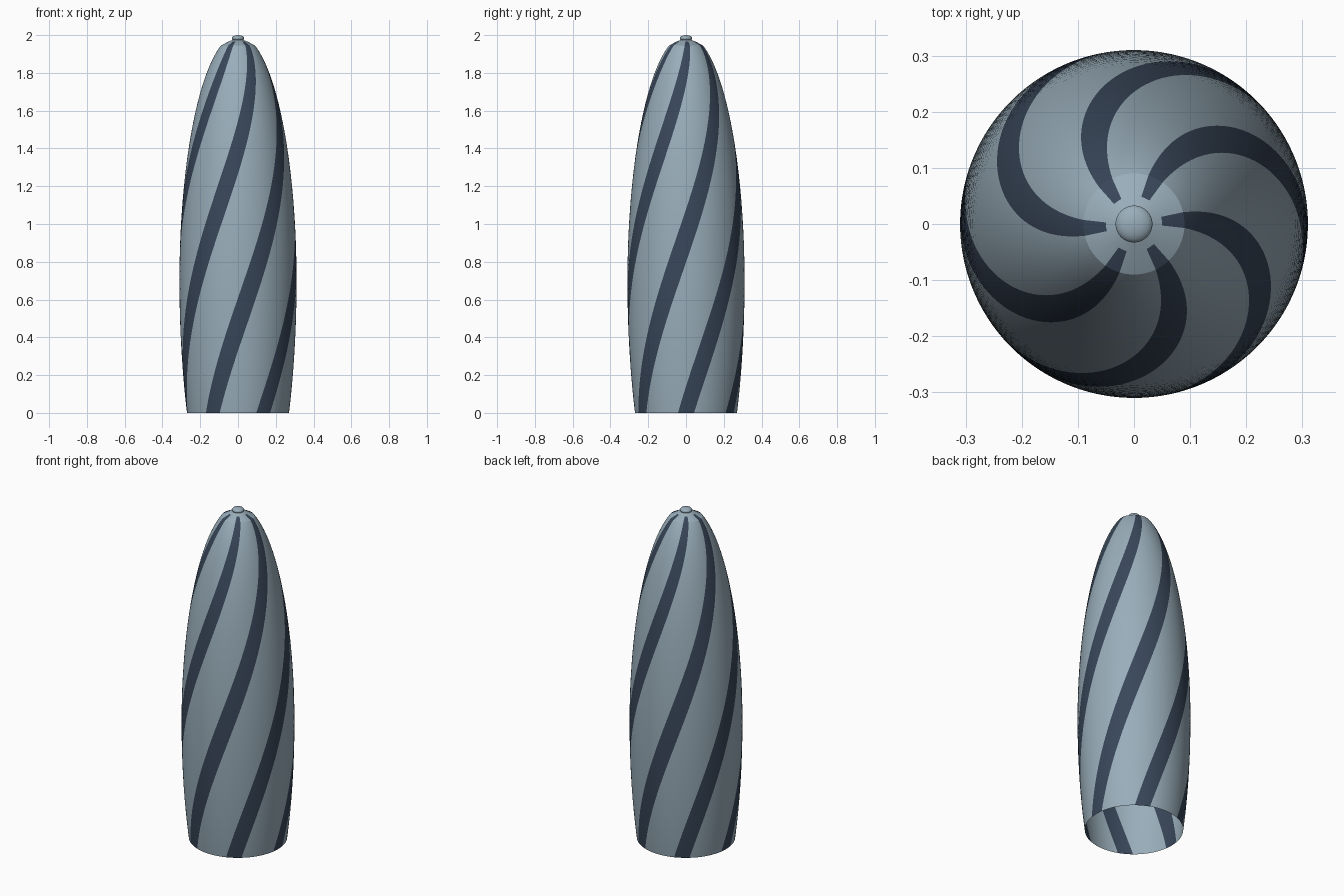
import bpy, bmesh, math

cube = bpy.data.objects.get("Cube")
if cube:
    bpy.data.objects.remove(cube)


def material(name, rgb):
    m = bpy.data.materials.new(name)
    m.use_nodes = True
    m.diffuse_color = (*rgb, 1)
    m.node_tree.nodes["Principled BSDF"].inputs["Base Color"].default_value = (*rgb, 1)
    return m


pale = material("pale blue grey glass", (0.32, 0.42, 0.49))
dark = material("dark slate glass", (0.04, 0.062, 0.10))

COLUMNS = 120            # columns around the tower
PERIOD = COLUMNS // 6    # six spiral bands
BAND = 6                 # columns in each dark band
TWIST = math.radians(64) # turn per unit of height
WIDEST, WAIST_Z = 0.31, 0.7
CAP_R, CAP_Z = 0.09, 1.945

# Profile: gentle bulge below the waist, elliptical taper above, shallow cap
profile = []
for i in range(20):
    z = WAIST_Z * i / 20
    profile.append((WIDEST * math.sqrt(1 - ((z - WAIST_Z) / 1.425) ** 2), z))
end = math.acos(CAP_R / WIDEST)
rise = (CAP_Z - WAIST_Z) / math.sin(end)
for i in range(41):
    t = end * i / 40
    profile.append((WIDEST * math.cos(t), WAIST_Z + rise * math.sin(t)))
profile += [(0.05, 1.966), (0.015, 1.98)]


def build(name, bm, mats):
    mesh = bpy.data.meshes.new(name)
    bm.to_mesh(mesh)
    bm.free()
    for m in mats:
        mesh.materials.append(m)
    ob = bpy.data.objects.new(name, mesh)
    bpy.context.collection.objects.link(ob)
    bpy.ops.object.select_all(action='DESELECT')
    ob.select_set(True)
    bpy.context.view_layer.objects.active = ob
    bpy.ops.object.shade_smooth_by_angle(angle=math.radians(20))
    return ob


# Tower shell, open at the base; its columns follow the twist of the bands
bm = bmesh.new()
rings = []
for r, z in profile:
    ring = []
    for c in range(COLUMNS):
        a = math.tau * (c - BAND / 2) / COLUMNS + TWIST * z
        ring.append(bm.verts.new((r * math.cos(a), r * math.sin(a), z)))
    rings.append(ring)
for low, high in zip(rings, rings[1:]):
    for c in range(COLUMNS):
        n = (c + 1) % COLUMNS
        face = bm.faces.new((low[c], low[n], high[n], high[c]))
        on_shell = high is not rings[-1]
        face.material_index = int(on_shell and c % PERIOD < BAND)
bm.faces.new(rings[-1])
build("tower_shell", bm, [pale, dark])

# Flattened finial at the tip
bm = bmesh.new()
bmesh.ops.create_uvsphere(bm, u_segments=32, v_segments=16, radius=0.033)
bmesh.ops.scale(bm, vec=(1, 1, 0.5), verts=bm.verts)
bmesh.ops.translate(bm, vec=(0, 0, 1.9835), verts=bm.verts)
build("tip_finial", bm, [pale])
